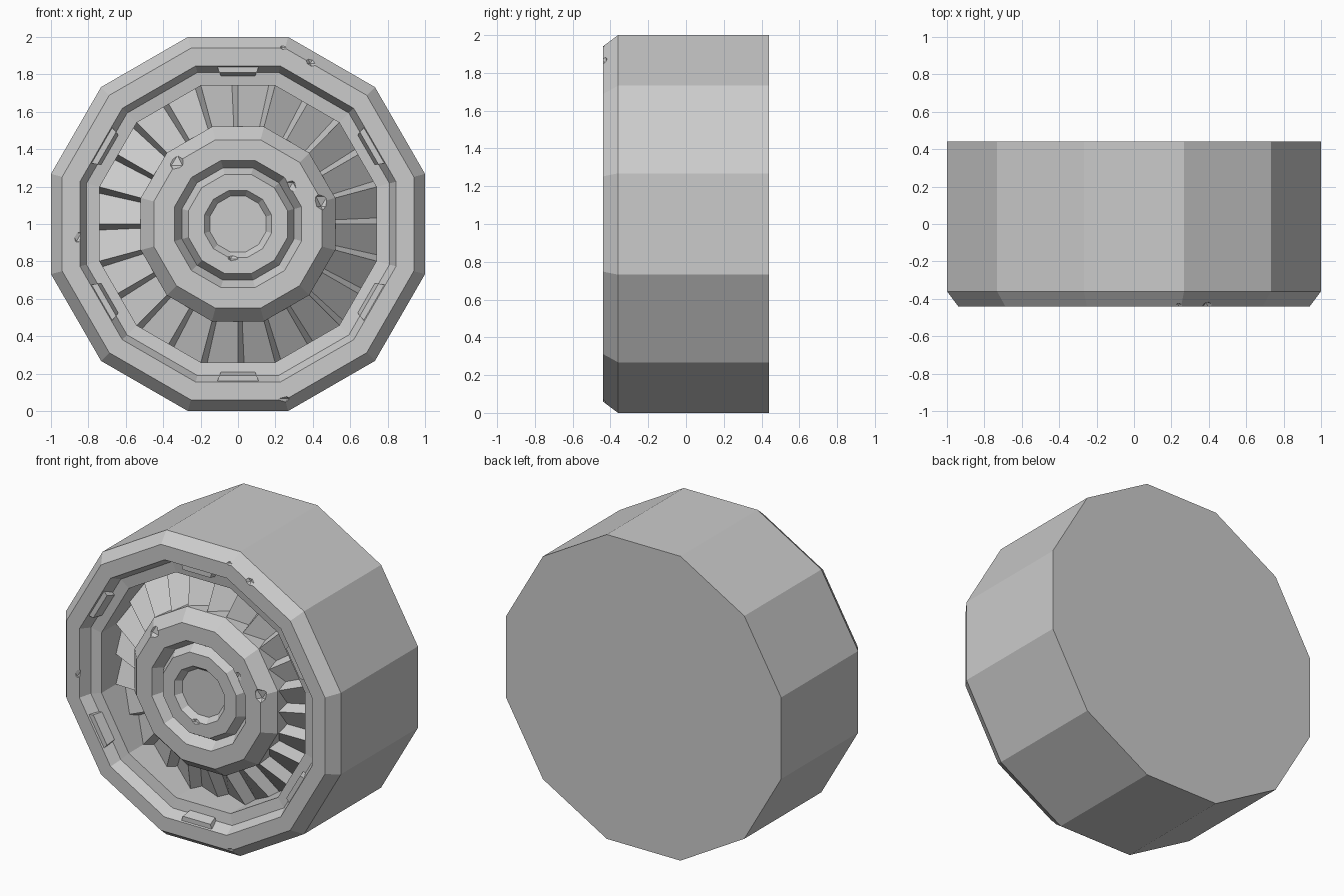
import bpy, bmesh, math
from mathutils import Vector, Matrix

if "Cube" in bpy.data.objects:
    bpy.data.objects.remove(bpy.data.objects["Cube"])

SIDES = 12
STEP = 2 * math.pi / SIDES


def finish(bm, name):
    bmesh.ops.recalc_face_normals(bm, faces=bm.faces)
    me = bpy.data.meshes.new(name)
    bm.to_mesh(me)
    bm.free()
    ob = bpy.data.objects.new(name, me)
    bpy.context.collection.objects.link(ob)
    return ob


def polar(radius, angle, y):
    return Vector((radius * math.cos(angle), y, 1 + radius * math.sin(angle)))


def on_dodecagon(apothem, angle, y):
    """Point on the flat-sided ring of the given apothem."""
    off = (angle + STEP / 2) % STEP - STEP / 2
    return polar(apothem / math.cos(off), angle, y)


# Wheel body: twelve-sided lathe, (apothem, y) from the back to the centre
profile = [
    (1.0, 0.44), (1.0, -0.36), (0.94, -0.44), (0.845, -0.44),   # tread and rim
    (0.81, -0.37), (0.74, -0.36), (0.74, -0.11), (0.52, -0.11), # ledge, channel
    (0.52, -0.33), (0.45, -0.41), (0.34, -0.41),                # hub
    (0.30, -0.34), (0.265, -0.40), (0.18, -0.40), (0.15, -0.36) # inner cap
]
bm = bmesh.new()
rings = [[bm.verts.new(on_dodecagon(a, (k + 0.5) * STEP, y)) for k in range(SIDES)]
         for a, y in profile]
for r0, r1 in zip(rings, rings[1:]):
    for k in range(SIDES):
        n = (k + 1) % SIDES
        bm.faces.new((r0[k], r0[n], r1[n], r1[k]))
bm.faces.new(rings[0])
bm.faces.new(rings[-1])
body = finish(bm, "wheel_body")

# Worn chips: shallow faceted bites on the rim and hub edges (x, y, z, size)
chips = [(0.25, -0.475, 1.97, 0.06), (-0.85, -0.475, 0.93, 0.05),
         (0.25, -0.475, 0.04, 0.06), (0.40, -0.46, 1.88, 0.05),
         (0.28, -0.44, 1.20, 0.05), (-0.34, -0.43, 1.34, 0.06),
         (0.46, -0.43, 1.12, 0.06), (-0.03, -0.42, 0.83, 0.04)]
bm = bmesh.new()
for x, y, z, s in chips:
    bmesh.ops.create_icosphere(bm, subdivisions=1, radius=s,
                               matrix=Matrix.Translation((x, y, z)))
cutter = finish(bm, "chip_cutter")
cutter.hide_render = True
cutter.hide_set(True)
cutter.display_type = 'WIRE'
mod = body.modifiers.new("chips", 'BOOLEAN')
mod.operation = 'DIFFERENCE'
mod.solver = 'EXACT'
mod.object = cutter

# Fan blades: 24 tilted panels, each with a step down on one side
BLADES = 24
bm = bmesh.new()
edges = []
for i in range(BLADES):
    base = i * 2 * math.pi / BLADES
    # raised end of the previous panel, then the low start of the next
    for off, y_out, y_in in ((0, -0.21, -0.32), (2.5, -0.14, -0.23)):
        a = base + math.radians(off)
        edges.append((bm.verts.new(on_dodecagon(0.74, a, y_out)),
                      bm.verts.new(on_dodecagon(0.52, a, y_in))))
for i, (o0, i0) in enumerate(edges):
    o1, i1 = edges[(i + 1) % len(edges)]
    bm.faces.new((o0, o1, i1, i0))
finish(bm, "fan_blades")

# Clips: six wedge tabs seated in the step inside the rim
for k in range(6):
    ang = math.radians(30 + 60 * k)
    rad = Vector((math.cos(ang), 0, math.sin(ang)))
    tan = Vector((-math.sin(ang), 0, math.cos(ang)))
    bm = bmesh.new()
    loops = []
    for half in (-1, 1):
        # (radius, half width, y) around one end of the tab
        section = [(0.84, 0.11, -0.36), (0.84, 0.11, -0.43),
                   (0.81, 0.10, -0.43), (0.79, 0.09, -0.36)]
        loops.append([bm.verts.new(Vector((0, y, 1)) + rad * r + tan * w * half)
                      for r, w, y in section])
    for j in range(4):
        n = (j + 1) % 4
        bm.faces.new((loops[0][j], loops[0][n], loops[1][n], loops[1][j]))
    for lp in loops:
        bm.faces.new(lp)
    finish(bm, f"rim_clip_{k + 1}")
